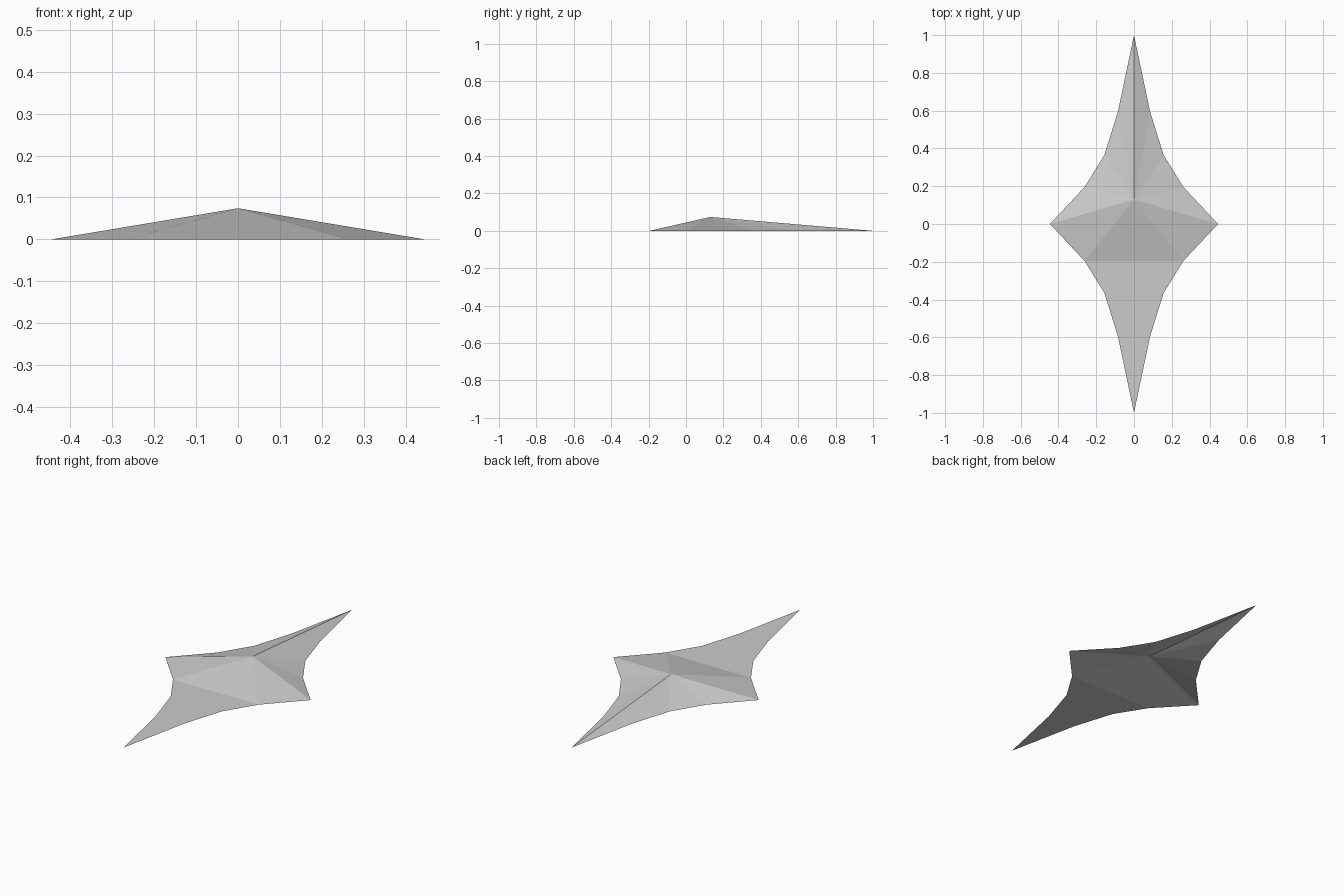
import bpy
import bmesh

cube = bpy.data.objects.get("Cube")
if cube:
    bpy.data.objects.remove(cube, do_unlink=True)

# Plain grey finish
grey = bpy.data.materials.new("light_grey")
grey.use_nodes = True
colour = (0.6, 0.6, 0.6, 1)
grey.diffuse_color = colour
grey.node_tree.nodes["Principled BSDF"].inputs["Base Color"].default_value = colour

# One quarter of the concave star outline, back tip to side tip
quarter = [(0, 1), (0.085, 0.595), (0.157, 0.365), (0.262, 0.195), (0.445, 0)]
half = quarter + [(x, -y) for x, y in quarter[-2::-1]]

bm = bmesh.new()
rim = [bm.verts.new((x, y, 0)) for x, y in half]
rim += [bm.verts.new((-x, y, 0)) for x, y in half[-2:0:-1]]
apex = bm.verts.new((0, 0.13, 0.074))

# Flat front blade ahead of the fold
right_fold, left_fold = 5, len(rim) - 5
bm.faces.new(rim[right_fold:left_fold + 1])
bm.faces.new((apex, rim[left_fold], rim[right_fold]))

# Raised fan of facets around the back and sides
fan = rim[left_fold:] + rim[:right_fold + 1]
for a, b in zip(fan, fan[1:]):
    bm.faces.new((apex, a, b))

# The sheet is open underneath, with its outside facing up
bm.normal_update()
bmesh.ops.reverse_faces(bm, faces=[f for f in bm.faces if f.normal.z < 0])

mesh = bpy.data.meshes.new("star_sheet")
bm.to_mesh(mesh)
bm.free()
mesh.materials.append(grey)
sheet = bpy.data.objects.new("star_sheet", mesh)
bpy.context.collection.objects.link(sheet)
